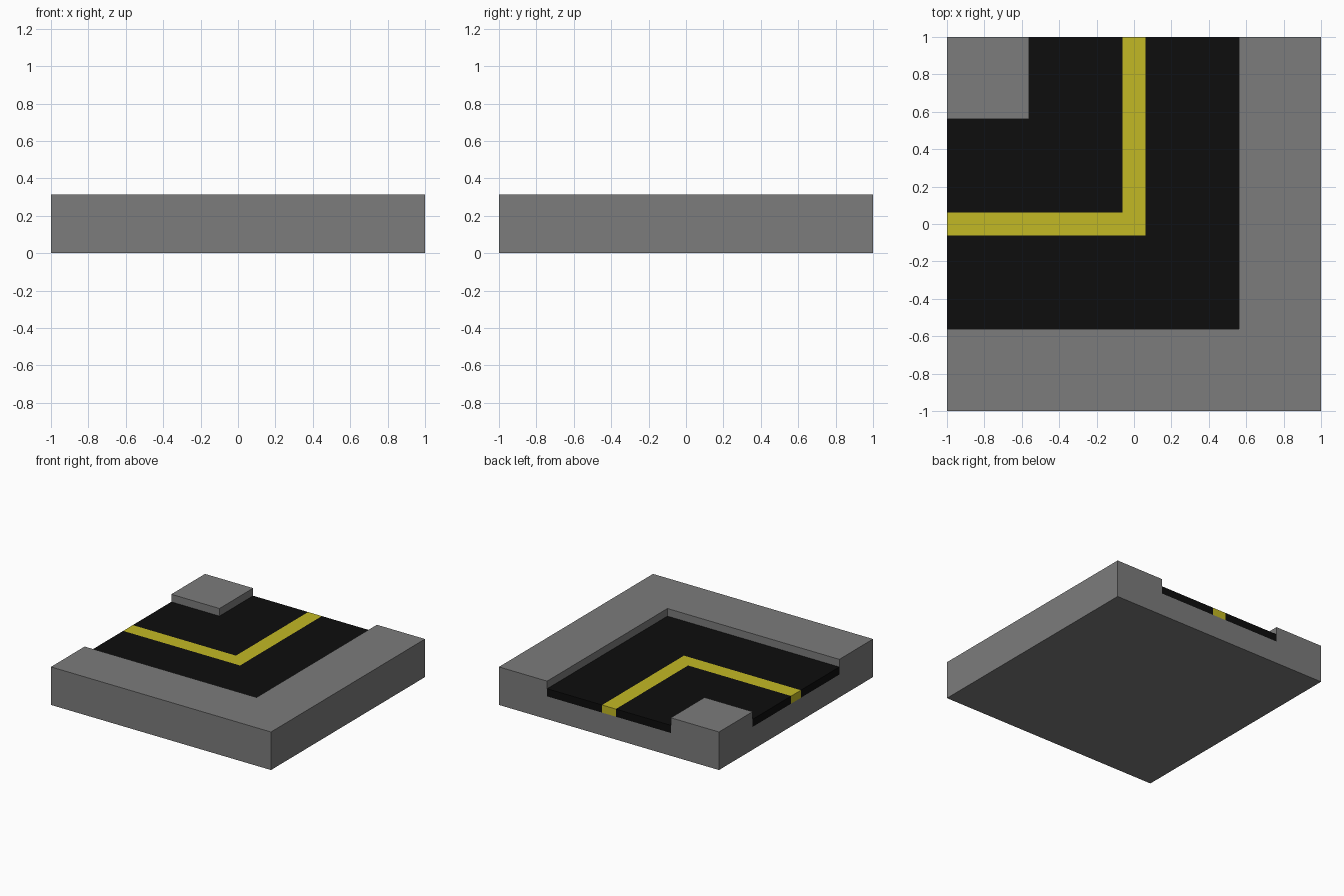
import bpy
import bmesh

if "Cube" in bpy.data.objects:
    bpy.data.objects.remove(bpy.data.objects["Cube"], do_unlink=True)

U = 1 / 16           # modelling unit
TOP = 5 * U          # top of the kerbs
ROAD_TOP = 4 * U     # road surface
ROAD_BED = 3 * U     # underside of the asphalt


def material(name, rgb):
    m = bpy.data.materials.new(name)
    m.use_nodes = True
    m.diffuse_color = (*rgb, 1)
    m.node_tree.nodes["Principled BSDF"].inputs["Base Color"].default_value = (*rgb, 1)
    return m


concrete = material("concrete grey", (0.2, 0.2, 0.2))
asphalt = material("asphalt black", (0.004, 0.004, 0.004))
paint = material("line yellow", (0.54, 0.48, 0.018))


def prism(name, points, z0, z1, mat):
    """Extrude a counter-clockwise plan outline from z0 to z1."""
    bm = bmesh.new()
    base = bm.faces.new([bm.verts.new((x, y, z0)) for x, y in points])
    ext = bmesh.ops.extrude_face_region(bm, geom=[base], use_keep_orig=True)
    verts = [g for g in ext["geom"] if isinstance(g, bmesh.types.BMVert)]
    bmesh.ops.translate(bm, verts=verts, vec=(0, 0, z1 - z0))
    bmesh.ops.recalc_face_normals(bm, faces=bm.faces)
    mesh = bpy.data.meshes.new(name)
    bm.to_mesh(mesh)
    bm.free()
    mesh.materials.append(mat)
    obj = bpy.data.objects.new(name, mesh)
    bpy.context.collection.objects.link(obj)
    return obj


def bend(name, inner, outer, z0, z1, mat, end=1.0):
    """L-shaped strip running from the right edge round to the back edge."""
    pts = [(-end, -outer), (outer, -outer), (outer, end),
           (inner, end), (inner, -inner), (-end, -inner)]
    return prism(name, pts, z0, z1, mat)


# Concrete block with the road channel cut out of it
block = prism("concrete_base", [(-1, -1), (1, -1), (1, 1), (-1, 1)], 0, TOP, concrete)
cutter = bend("channel_cutter", -9 * U, 9 * U, ROAD_BED, TOP + 0.2, concrete, end=1.2)
cutter.hide_render = True
cut = block.modifiers.new("channel", "BOOLEAN")
cut.operation = "DIFFERENCE"
cut.solver = "EXACT"
cut.object = cutter
bpy.context.view_layer.objects.active = block
bpy.ops.object.modifier_apply(modifier=cut.name)
bpy.data.objects.remove(cutter, do_unlink=True)

# Two lanes with the centre line between them
bend("outer_lane", U, 9 * U, ROAD_BED, ROAD_TOP, asphalt)
bend("centre_line", -U, U, ROAD_BED, ROAD_TOP, paint)
bend("inner_lane", -9 * U, -U, ROAD_BED, ROAD_TOP, asphalt)
